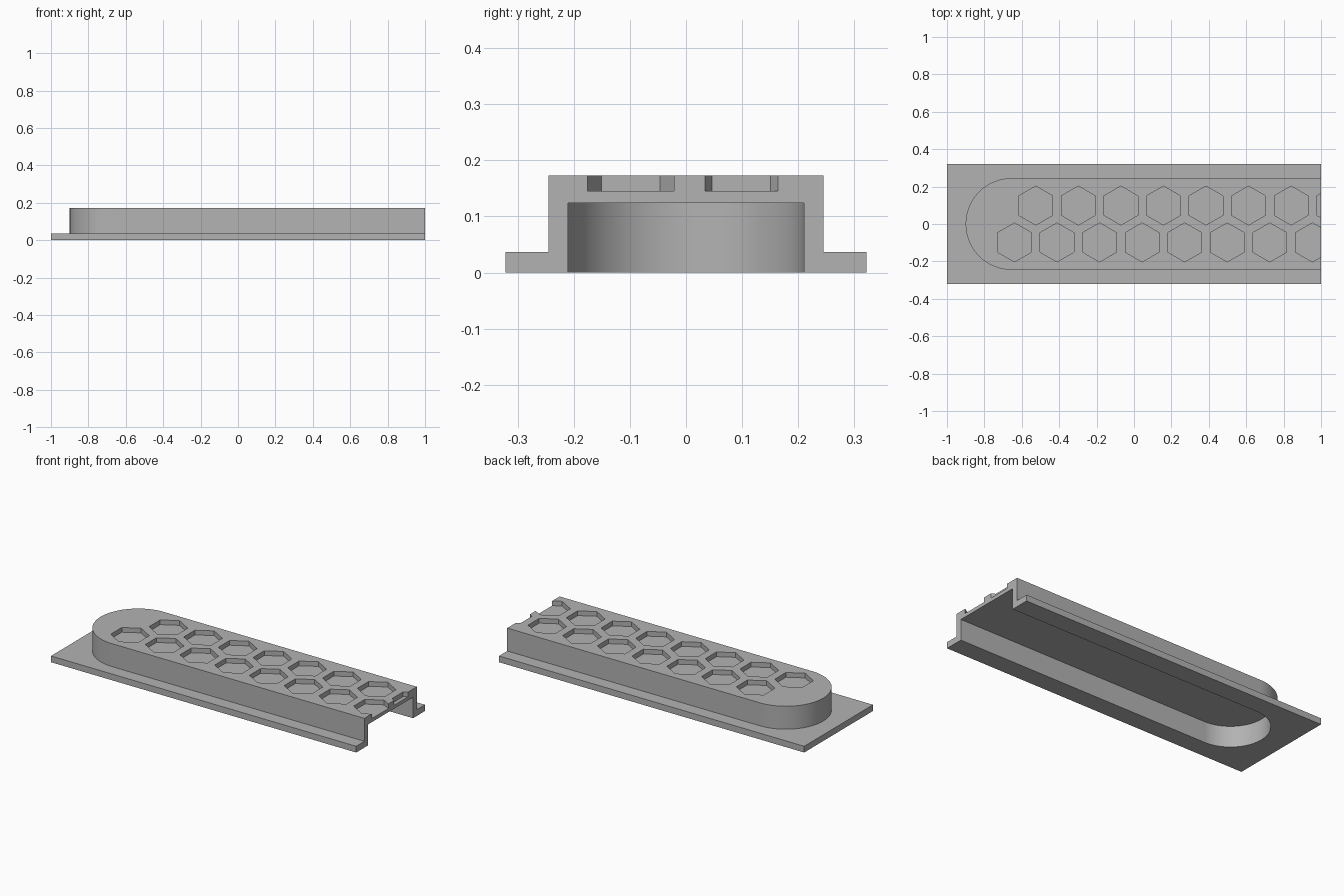
import bpy, bmesh
from math import cos, sin, pi, radians

cube = bpy.data.objects.get("Cube")
if cube:
    bpy.data.objects.remove(cube, do_unlink=True)

# Main sizes
LENGTH_END, OVERRUN = 1.0, 1.25
PLATE_Y, PLATE_TOP = 0.322, 0.037
ARC_X, OUTER_R, INNER_R = -0.655, 0.245, 0.21
TOP, CEILING, POCKET_FLOOR = 0.173, 0.124, 0.145
HEX_R, PITCH, ROW_Y = 0.104, 0.2275, 0.0985

grey = bpy.data.materials.new("plain grey")
grey.use_nodes = True
colour = (0.45, 0.45, 0.45, 1)
grey.diffuse_color = colour
grey.node_tree.nodes["Principled BSDF"].inputs["Base Color"].default_value = colour


def prisms(name, outlines, z0, z1):
    """Make one object from closed outlines extruded between two heights."""
    bm = bmesh.new()
    for outline in outlines:
        face = bm.faces.new([bm.verts.new((x, y, z0)) for x, y in outline])
        side = bmesh.ops.extrude_face_region(bm, geom=[face])["geom"]
        moved = [v for v in side if isinstance(v, bmesh.types.BMVert)]
        bmesh.ops.translate(bm, verts=moved, vec=(0, 0, z1 - z0))
    bmesh.ops.recalc_face_normals(bm, faces=bm.faces)
    mesh = bpy.data.meshes.new(name)
    bm.to_mesh(mesh)
    bm.free()
    mesh.materials.append(grey)
    obj = bpy.data.objects.new(name, mesh)
    bpy.context.collection.objects.link(obj)
    return obj


def rectangle(x0, x1, y):
    return [(x0, -y), (x1, -y), (x1, y), (x0, y)]


def round_ended(r, end, steps=48):
    arc = [pi / 2 + pi * i / steps for i in range(steps + 1)]
    return [(ARC_X + r * cos(a), r * sin(a)) for a in arc] + [(end, -r), (end, r)]


def hexagon(cx, cy):
    angles = [pi / 6 + pi / 3 * i for i in range(6)]
    return [(cx + HEX_R * cos(a), cy + HEX_R * sin(a)) for a in angles]


def combine(target, tool, operation):
    tool.hide_render = True
    mod = target.modifiers.new(tool.name, 'BOOLEAN')
    mod.operation, mod.solver, mod.object = operation, 'EXACT', tool
    bpy.context.view_layer.objects.active = target
    bpy.ops.object.modifier_apply(modifier=mod.name)
    bpy.data.objects.remove(tool, do_unlink=True)


# Flat flange and the raised round-ended housing
cover = prisms("channel_cover", [rectangle(-1, OVERRUN, PLATE_Y)], 0, PLATE_TOP)
housing = prisms("housing", [round_ended(OUTER_R, OVERRUN)], PLATE_TOP / 2, TOP)
combine(cover, housing, 'UNION')

# Hollow underside
hollow = prisms("hollow_cutter", [round_ended(INNER_R, OVERRUN + 0.1)], -0.1, CEILING)
combine(cover, hollow, 'DIFFERENCE')

# Two staggered rows of shallow hexagonal pockets
pockets = [hexagon(start + PITCH * i, y)
           for start, y in ((-0.639, -ROW_Y), (-0.525, ROW_Y)) for i in range(8)]
combine(cover, prisms("pocket_cutter", pockets, POCKET_FLOOR, TOP + 0.1), 'DIFFERENCE')

# Square open end
end_trim = prisms("end_cutter", [rectangle(LENGTH_END, OVERRUN + 0.2, 0.6)], -0.3, 0.5)
combine(cover, end_trim, 'DIFFERENCE')

bpy.ops.object.select_all(action='DESELECT')
cover.select_set(True)
bpy.context.view_layer.objects.active = cover
bpy.ops.object.shade_smooth_by_angle(angle=radians(30))
